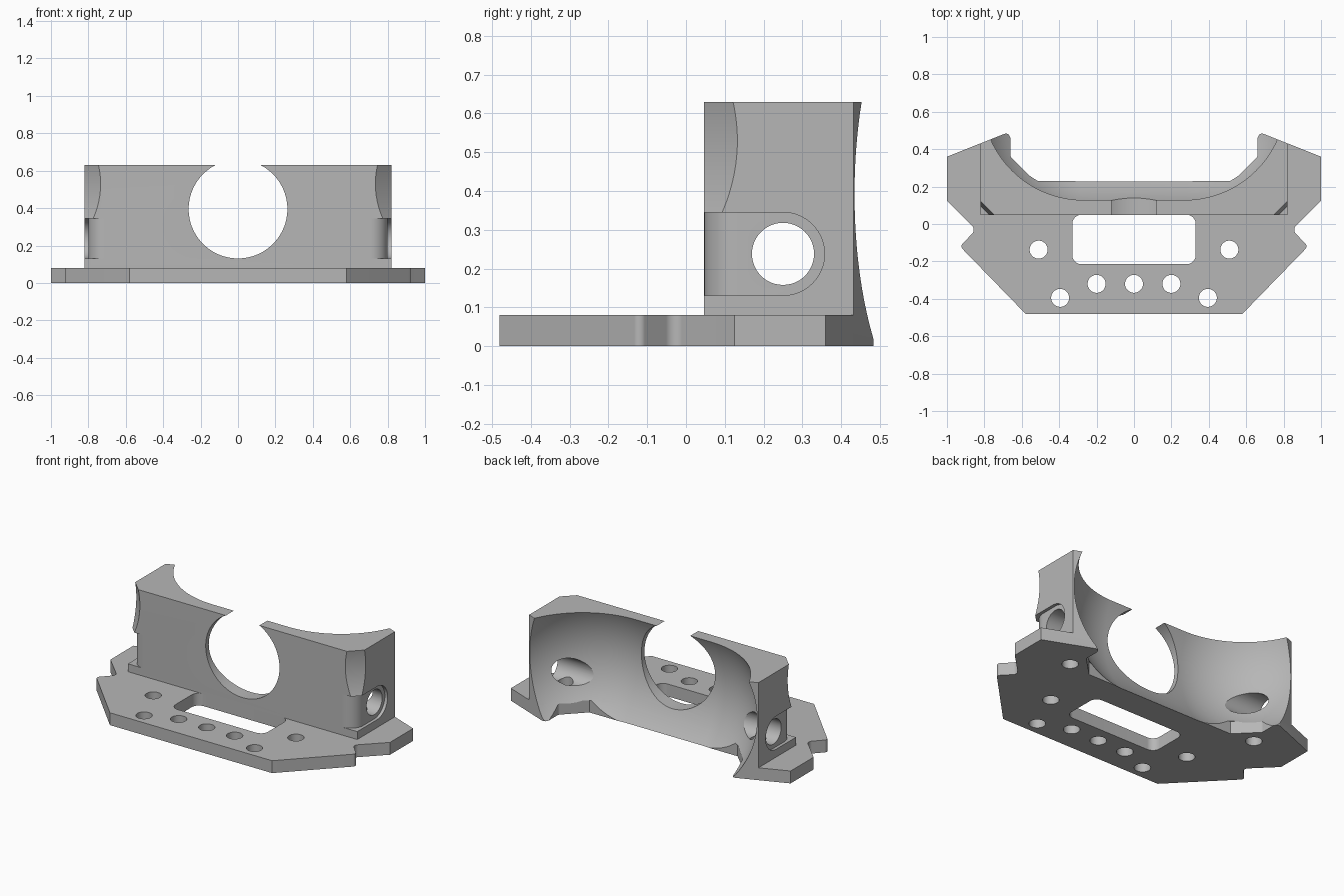
import bpy, bmesh, math
from mathutils import Matrix, Vector

old = bpy.data.objects.get("Cube")
if old:
    bpy.data.objects.remove(old, do_unlink=True)

grey = bpy.data.materials.new("plain_grey")
grey.use_nodes = True
grey.diffuse_color = (0.47, 0.47, 0.47, 1)
grey.node_tree.nodes["Principled BSDF"].inputs["Base Color"].default_value = (0.47, 0.47, 0.47, 1)


def finish(name, bm):
    bmesh.ops.recalc_face_normals(bm, faces=bm.faces)
    mesh = bpy.data.meshes.new(name)
    bm.to_mesh(mesh)
    bm.free()
    mesh.materials.append(grey)
    obj = bpy.data.objects.new(name, mesh)
    bpy.context.collection.objects.link(obj)
    return obj


def rounded(corners, steps=8):
    """Polygon from (x, y, radius) corners, with fillets where radius > 0."""
    out = []
    for i, (x, y, r) in enumerate(corners):
        p = Vector((x, y))
        if not r:
            out.append(p)
            continue
        a = (Vector(corners[i - 1][:2]) - p).normalized()
        b = (Vector(corners[(i + 1) % len(corners)][:2]) - p).normalized()
        half = a.angle(b) / 2
        centre = p + (a + b).normalized() * (r / math.sin(half))
        start = p + a * (r / math.tan(half)) - centre
        end = p + b * (r / math.tan(half)) - centre
        for k in range(steps + 1):
            t = k / steps
            out.append(centre + start.lerp(end, t).normalized() * r)
    return out


def prism(name, points, low, high, place=lambda u, v, w: (u, v, w)):
    bm = bmesh.new()
    rings = [[bm.verts.new(place(u, v, w)) for u, v in points] for w in (low, high)]
    bm.faces.new(rings[0])
    bm.faces.new(rings[1])
    n = len(points)
    for i in range(n):
        j = (i + 1) % n
        bm.faces.new((rings[0][i], rings[0][j], rings[1][j], rings[1][i]))
    return finish(name, bm)


def cylinder(name, centre, axis, radius, length, segments=48):
    bm = bmesh.new()
    turn = Vector(axis).to_track_quat("Z", "Y").to_matrix().to_4x4()
    bmesh.ops.create_cone(bm, cap_ends=True, segments=segments, radius1=radius, radius2=radius,
                          depth=length, matrix=Matrix.Translation(centre) @ turn)
    return finish(name, bm)


def boolean(obj, cutter, operation="DIFFERENCE"):
    mod = obj.modifiers.new("cut", "BOOLEAN")
    mod.operation = operation
    mod.solver = "EXACT"
    mod.object = cutter
    bpy.context.view_layer.objects.active = obj
    bpy.ops.object.modifier_apply(modifier=mod.name)


def drop(cutter):
    bpy.data.objects.remove(cutter, do_unlink=True)


# Base plate outline, mirrored from its left half
half = [(0.58, -0.48, 0), (0.93, -0.12, 0.02), (0.845, -0.03, 0.03), (1, 0.125, 0), (1, 0.36, 0),
        (0.66, 0.495, 0.025), (0.66, 0.36, 0.02), (0.53, 0.23, 0)]
outline = half + [(-x, y, r) for x, y, r in reversed(half)]
plate = prism("base_plate", rounded(outline), 0, 0.08)

# Upright wall block, with the same slanted back as the plate
slant = (0.495 - 0.36) / 0.34
side = [(0.82, 0.047), (0.82, 0.36 + 0.18 * slant), (0.68, 0.36 + 0.32 * slant)]
wall = prism("cradle_wall", side + [(-x, y) for x, y in reversed(side)], 0.08, 0.63)

# Capsule-shaped cavity that hollows the back
bm = bmesh.new()
bmesh.ops.create_uvsphere(bm, u_segments=128, v_segments=65, radius=0.592,
                          matrix=Matrix.Rotation(math.pi / 2, 4, "Y"))
for v in bm.verts:
    v.co += Vector((math.copysign(0.27, v.co.x), 0.67, 0.392))
cavity = finish("cavity_cutter", bm)
boolean(wall, cavity)
boolean(plate, cavity)
drop(cavity)

# Round front opening
opening = cylinder("opening_cutter", (0, 0.2, 0.395), (0, 1, 0), 0.264, 0.9, 96)
boolean(wall, opening)
drop(opening)

for s in (1, -1):
    # Shallow curved scoop on the upper front corner
    deep = Vector((s * 0.7775, 0.09, 0.53))
    out = Vector((s, -1, 0)).normalized()
    scoop = cylinder("scoop_cutter", deep + out * 0.63, (s, 1, 0), 0.63, 0.6, 180)
    boolean(wall, scoop)
    drop(scoop)

    # Side slot, rounded at the back and rolled into the front face
    plan = [(0.71 + 0.09 * math.sin(a), 0.137 - 0.09 * math.cos(a))
            for a in (math.pi / 2 * k / 12 for k in range(13))]
    plan += [(0.8, 0.5), (0.95, 0.5), (0.95, -0.05), (0.71, -0.05)]
    slot = prism("slot_cutter", plan, 0, 0.6, lambda u, v, w: (s * u, v, w))
    arc = [(0.25 + 0.107 * math.cos(a), 0.238 + 0.107 * math.sin(a))
           for a in (math.pi * (k / 32 - 0.5) for k in range(33))]
    stadium = prism("slot_shape", arc + [(-0.2, 0.345), (-0.2, 0.131)], 0.6, 1.1,
                    lambda u, v, w: (s * w, u, v))
    boolean(slot, stadium, "INTERSECT")
    boolean(wall, slot)
    drop(stadium)
    drop(slot)

    # Side hole and the upright hole that meets it
    hole = cylinder("side_hole_cutter", (s * 0.75, 0.25, 0.238), (1, 0, 0), 0.08, 0.5)
    boolean(wall, hole)
    drop(hole)
    hole = cylinder("upright_hole_cutter", (s * 0.69, 0.25, 0.07), (0, 0, 1), 0.048, 0.34)
    boolean(wall, hole)
    boolean(plate, hole)
    drop(hole)

# Plate window and screw holes
window = prism("window_cutter", rounded([(-0.33, -0.215, 0.05), (0.33, -0.215, 0.05),
                                         (0.33, 0.05, 0.05), (-0.33, 0.05, 0.05)]), -0.1, 0.2)
boolean(plate, window)
drop(window)
screws = [(0, -0.32)] + [(s * x, y) for s in (1, -1)
                         for x, y in ((0.2, -0.32), (0.395, -0.395), (0.51, -0.137))]
for x, y in screws:
    hole = cylinder("screw_hole_cutter", (x, y, 0.04), (0, 0, 1), 0.048, 0.3)
    boolean(plate, hole)
    drop(hole)

# Smooth curved surfaces, keep the edges crisp
for obj in (plate, wall):
    bpy.ops.object.select_all(action="DESELECT")
    obj.select_set(True)
    bpy.context.view_layer.objects.active = obj
    bpy.ops.object.shade_smooth_by_angle(angle=math.radians(25))
